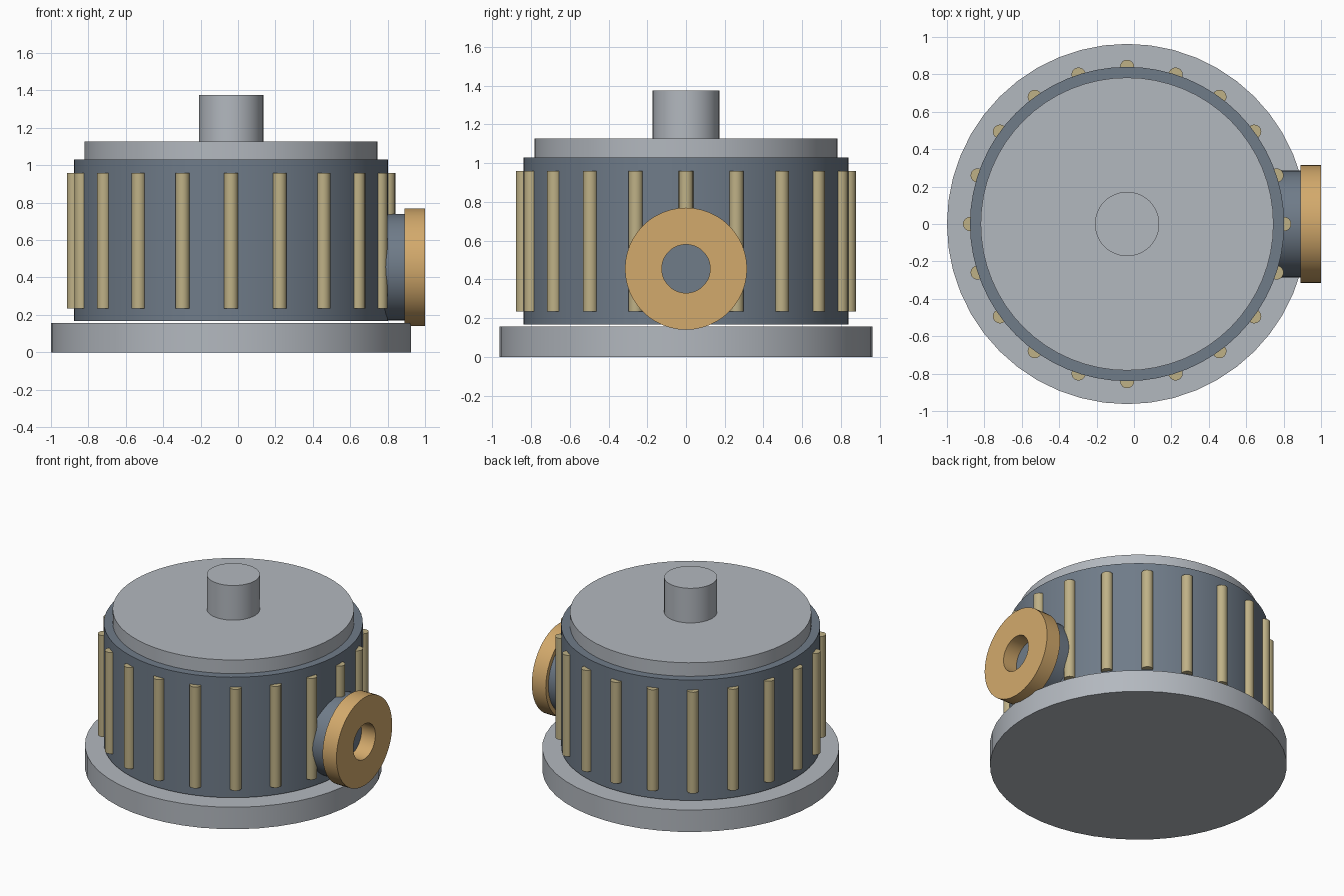
import bpy
import math

cube = bpy.data.objects.get("Cube")
if cube:
    bpy.data.objects.remove(cube, do_unlink=True)

AXIS_X = -0.037      # vertical axis of the round body
PORT_Z = 0.455       # height of the side port
BODY_R = 0.84
RIBS = 20


def material(name, rgb):
    mat = bpy.data.materials.new(name)
    mat.use_nodes = True
    color = (*rgb, 1)
    mat.diffuse_color = color
    bsdf = mat.node_tree.nodes["Principled BSDF"]
    bsdf.inputs["Base Color"].default_value = color
    bsdf.inputs["Roughness"].default_value = 0.5
    return mat


light_metal = material("light_metal", (0.45, 0.48, 0.52))
slate = material("slate", (0.16, 0.2, 0.25))
tan = material("tan", (0.52, 0.44, 0.24))
amber = material("amber", (0.65, 0.4, 0.15))


def finish(obj, name, mat):
    obj.name = name
    obj.data.materials.clear()
    obj.data.materials.append(mat)
    bpy.ops.object.shade_smooth_by_angle(angle=math.radians(30))
    return obj


def upright(name, radius, low, high, mat, x=AXIS_X, y=0, sides=48):
    """Vertical cylinder between two heights."""
    bpy.ops.mesh.primitive_cylinder_add(
        vertices=sides, radius=radius, depth=high - low,
        location=(x, y, (low + high) / 2))
    return finish(bpy.context.object, name, mat)


def ring_solid(name, profile, mat, sides=48):
    """Revolve a (radius, x) profile about the port axis."""
    verts, faces = [], []
    n = len(profile)
    for i in range(sides):
        a = math.tau * i / sides
        verts += [(x, r * math.sin(a), PORT_Z + r * math.cos(a))
                  for r, x in profile]
        j = (i + 1) % sides
        for k in range(n):
            m = (k + 1) % n
            faces.append((i * n + k, i * n + m, j * n + m, j * n + k))
    mesh = bpy.data.meshes.new(name)
    mesh.from_pydata(verts, [], faces)
    obj = bpy.data.objects.new(name, mesh)
    bpy.context.collection.objects.link(obj)
    bpy.ops.object.select_all(action="DESELECT")
    obj.select_set(True)
    bpy.context.view_layer.objects.active = obj
    return finish(obj, name, mat)


# Stacked round body
upright("base_plate", 0.963, 0, 0.157, light_metal)
upright("drum", BODY_R, 0.168, 1.03, slate, sides=64)
upright("lid", 0.783, 1.03, 1.127, light_metal, sides=64)
upright("top_shaft", 0.172, 1.127, 1.375, light_metal)

# Half-sunk ribs around the drum
for i in range(RIBS):
    a = math.tau * i / RIBS
    upright(f"rib_{i + 1}", 0.038, 0.235, 0.96, tan,
            AXIS_X + BODY_R * math.cos(a), BODY_R * math.sin(a), sides=16)

# Side port: solid neck with an open flange ring on its end
bpy.ops.mesh.primitive_cylinder_add(
    vertices=48, radius=0.285, depth=0.24, location=(0.77, 0, PORT_Z),
    rotation=(0, math.pi / 2, 0))
finish(bpy.context.object, "port_neck", slate)
ring_solid("port_flange",
           [(0.125, 0.89), (0.125, 1.0), (0.315, 1.0), (0.315, 0.89)], amber)
